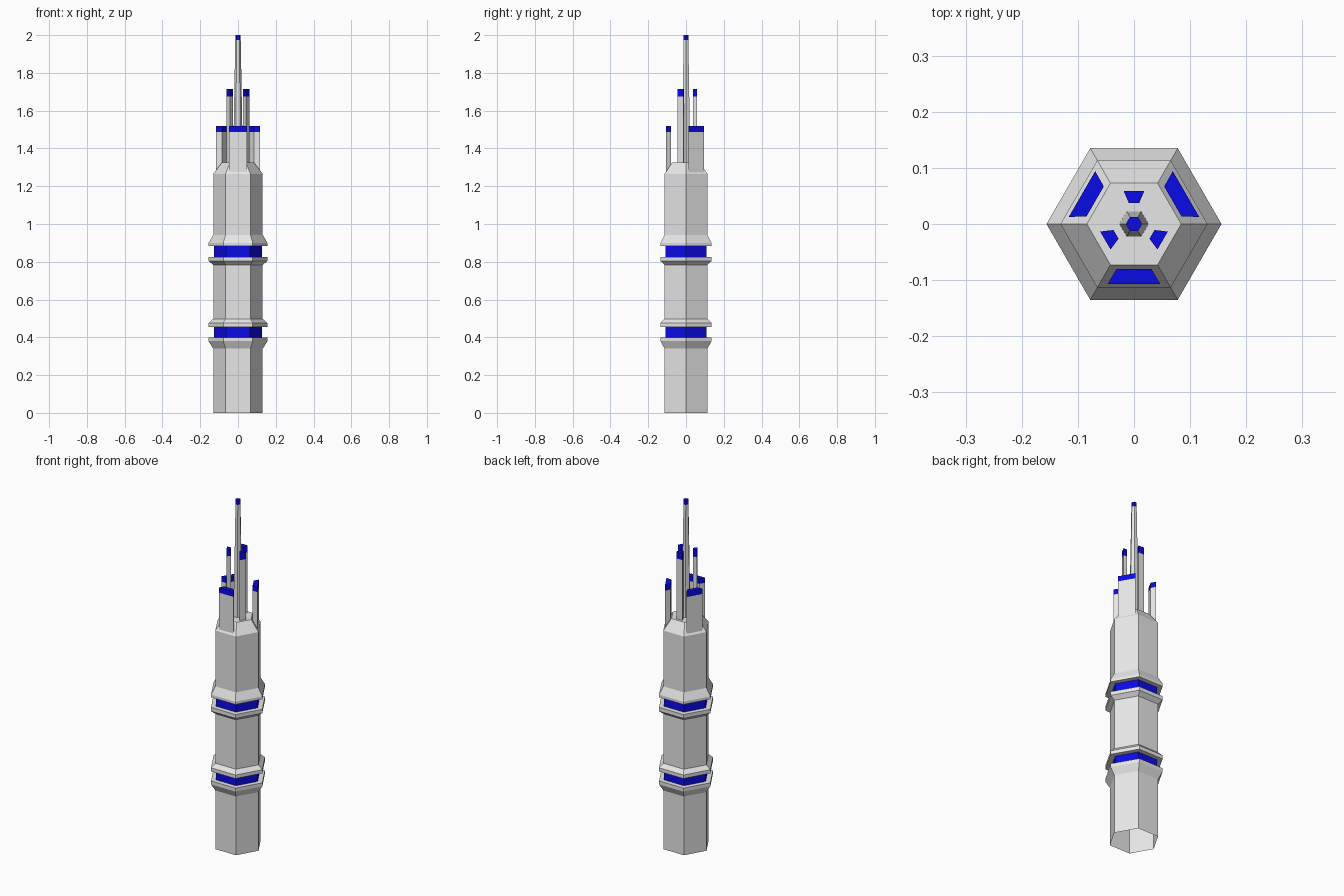
import bpy, math

cube = bpy.data.objects.get("Cube")
if cube:
    bpy.data.objects.remove(cube, do_unlink=True)


def make_material(name, color):
    mat = bpy.data.materials.new(name)
    mat.use_nodes = True
    mat.diffuse_color = color
    mat.node_tree.nodes["Principled BSDF"].inputs["Base Color"].default_value = color
    return mat


GREY = make_material("light grey", (0.8, 0.8, 0.8, 1))
BLUE = make_material("bright blue", (0.004, 0.004, 0.95, 1))


def loft(name, rings, blue_bands, cap_blue):
    """Stack of matching rings, open at the bottom, capped at the top."""
    n = len(rings[0])
    verts = [v for ring in rings for v in ring]
    faces, mats = [], []
    for k in range(len(rings) - 1):
        for i in range(n):
            j = (i + 1) % n
            faces.append((k * n + i, k * n + j, k * n + n + j, k * n + n + i))
            mats.append(int(k in blue_bands))
    faces.append(tuple(range(len(verts) - n, len(verts))))
    mats.append(int(cap_blue))
    mesh = bpy.data.meshes.new(name)
    mesh.from_pydata(verts, [], faces)
    mesh.materials.append(GREY)
    mesh.materials.append(BLUE)
    mesh.polygons.foreach_set("material_index", mats)
    obj = bpy.data.objects.new(name, mesh)
    bpy.context.collection.objects.link(obj)
    return obj


def hexagon(radius, z):
    return [(radius * math.cos(math.radians(60 * i)),
             radius * math.sin(math.radians(60 * i)), z) for i in range(6)]


def hex_tower(name, profile, blue_bands, cap_blue):
    return loft(name, [hexagon(r, z) for r, z in profile], blue_bands, cap_blue)


# Main shaft with two flanged collars, each around a recessed blue band
BODY, FLANGE, BAND = 0.131, 0.156, 0.126
hex_tower("tower_shaft", [
    (BODY, 0), (BODY, 0.34), (FLANGE, 0.38), (FLANGE, 0.40),
    (BAND, 0.40), (BAND, 0.455),
    (FLANGE, 0.455), (FLANGE, 0.476), (BODY, 0.498),
    (BODY, 0.784), (FLANGE, 0.804), (FLANGE, 0.826),
    (BAND, 0.826), (BAND, 0.884),
    (FLANGE, 0.884), (FLANGE, 0.90), (BODY, 0.943),
    (BODY, 1.266), (0.084, 1.326)], {4, 12}, False)

# Central tapering spire with a blue tip
hex_tower("spire", [(0.026, 1.326), (0.0145, 1.974), (0.0145, 2.0)], {1}, True)


def prongs(name, inner, outer, angles, heights):
    """Wedge-section prongs; inner and outer are (distance, half width)."""
    section = [(inner[0], -inner[1]), (outer[0], -outer[1]),
               (outer[0], outer[1]), (inner[0], inner[1])]
    for number, angle in enumerate(angles, 1):
        c, s = math.cos(math.radians(angle)), math.sin(math.radians(angle))
        rings = [[(d * c - w * s, d * s + w * c, z) for d, w in section]
                 for z in heights]
        loft(f"{name}_{number}", rings, {1}, True)


# Wide outer prongs rising from the sloped shoulder
prongs("outer_prong", (0.08, 0.031), (0.107, 0.047), (30, 150, 270),
       (1.27, 1.488, 1.518))
# Slim inner prongs standing on the flat roof
prongs("inner_prong", (0.037, 0.009), (0.059, 0.0185), (90, 210, 330),
       (1.326, 1.675, 1.716))
